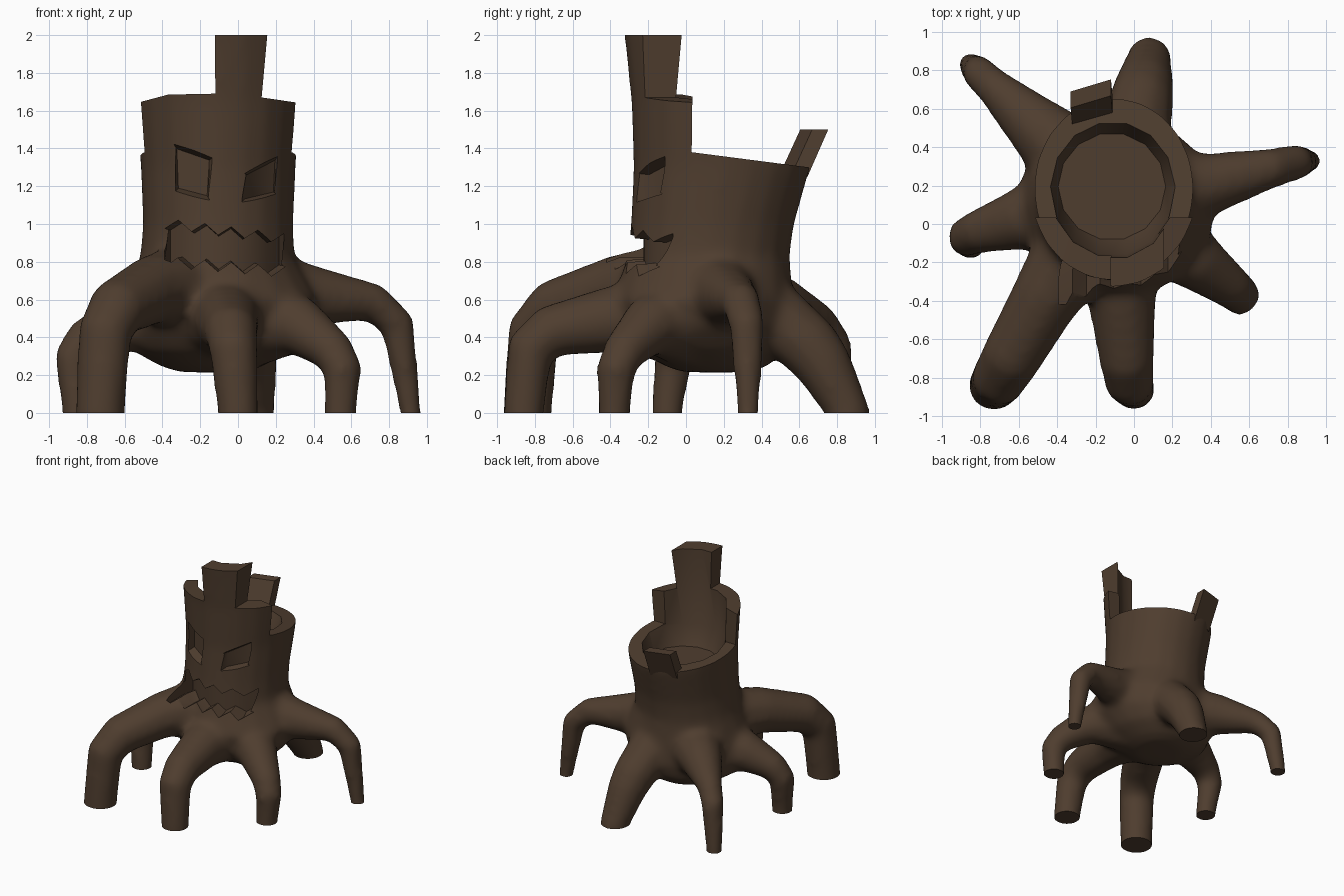
import bpy, bmesh, math
from mathutils import Vector

if "Cube" in bpy.data.objects:
    bpy.data.objects.remove(bpy.data.objects["Cube"])

bark = bpy.data.materials.new("dark_bark_brown")
bark.diffuse_color = (0.078, 0.047, 0.028, 1)
bark.use_nodes = True
bark.node_tree.nodes["Principled BSDF"].inputs["Base Color"].default_value = bark.diffuse_color


def loft(name, rings):
    """Closed solid through a list of equal-sized vertex rings."""
    bm = bmesh.new()
    vs = [[bm.verts.new(p) for p in r] for r in rings]
    n = len(vs[0])
    for a, b in zip(vs, vs[1:]):
        for i in range(n):
            j = (i + 1) % n
            bm.faces.new((a[i], a[j], b[j], b[i]))
    bm.faces.new(vs[0][::-1])
    bm.faces.new(vs[-1])
    bmesh.ops.recalc_face_normals(bm, faces=bm.faces)
    me = bpy.data.meshes.new(name)
    bm.to_mesh(me)
    bm.free()
    me.materials.append(bark)
    ob = bpy.data.objects.new(name, me)
    bpy.context.collection.objects.link(ob)
    return ob


def ellipse(z, cx, cy, rx, ry, n=20):
    return [(cx + rx * math.cos(t), cy + ry * math.sin(t), z)
            for t in (2 * math.pi * i / n for i in range(n))]


def root(name, hip, hip_r, knee, knee_r, foot, foot_r, n=10):
    """Tapered bent root: trunk -> hip -> rounded knee -> foot, run on below the ground."""
    hip, knee, foot = Vector(hip), Vector(knee), Vector((*foot, 0))
    start = hip.lerp(Vector((-0.1, 0.13, hip.z + 0.03)), 0.6)
    P = [start, hip, hip.lerp(knee, 0.75), knee.lerp(foot, 0.18), foot, foot - Vector((0, 0, 0.2))]
    R = [0.25, hip_r, knee_r * 1.08, knee_r * 0.98, foot_r, foot_r]
    u = Vector((start.y - foot.y, foot.x - start.x, 0)).normalized()
    rings = []
    for i, p in enumerate(P):
        before = (p - P[i - 1]).normalized() if i else Vector()
        after = (P[i + 1] - p).normalized() if i < len(P) - 1 else Vector()
        v = (before + after).cross(u).normalized()
        rings.append([p + R[i] * (u * math.cos(a) + v * math.sin(a))
                      for a in (2 * math.pi * k / n for k in range(n))])
    return loft(name, rings)


def activate(ob):
    bpy.ops.object.select_all(action='DESELECT')
    ob.select_set(True)
    bpy.context.view_layer.objects.active = ob


def apply(ob, kind, **props):
    m = ob.modifiers.new(kind.lower(), kind)
    for k, v in props.items():
        setattr(m, k, v)
    activate(ob)
    bpy.ops.object.modifier_apply(modifier=m.name)


def cut(ob, cutter):
    cutter.hide_render = True
    apply(ob, 'BOOLEAN', operation='DIFFERENCE', solver='EXACT', object=cutter)
    bpy.data.objects.remove(cutter)


def prism_x(name, profile):
    return loft(name, [[(x, y, z) for y, z in profile] for x in (-1.5, 1.5)])


def prism_y(name, profile):
    return loft(name, [[(x, z) and (x, y, z) for x, z in profile] for y in (-1.5, 1.5)])


def face_opening(name, tops, bottoms, depth=0.06, front=-0.42, shrink=0.9):
    """Recess in the trunk front between two rows of (x, z) points, narrower at the back."""
    cx = sum(p[0] for p in tops + bottoms) / (2 * len(tops))
    cz = sum(p[1] for p in tops + bottoms) / (2 * len(tops))

    def column(x, z):
        skin = 0.165 - 0.445 * math.sqrt(max(0.05, 1 - ((x + 0.105) / 0.41) ** 2))
        bx, bz = cx + (x - cx) * shrink, cz + (z - cz) * shrink
        # straight to the skin, then tapering to the recess floor
        return [(x, front, z), (x, skin - 0.02, z), (bx, skin + depth, bz)]
    return loft(name, [column(*t) + column(*b)[::-1] for t, b in zip(tops, bottoms)])


def slab(x0, x1, y, thick, slope, z):
    """Four-sided section whose front edge starts at y and slopes along x."""
    y1 = y + slope * (x1 - x0)
    return [(x0, y, z), (x1, y1, z), (x1, y1 + thick, z), (x0, y + thick, z)]


# trunk core, widening to a rounded underside
trunk = loft("stump_body", [ellipse(*r) for r in (
    (0.215, -0.13, 0.16, 0.18, 0.18), (0.25, -0.14, 0.16, 0.28, 0.28),
    (0.33, -0.14, 0.14, 0.42, 0.39), (0.45, -0.11, 0.11, 0.50, 0.46),
    (0.60, -0.08, 0.09, 0.51, 0.48), (0.83, -0.11, 0.12, 0.41, 0.43),
    (1.0, -0.105, 0.14, 0.40, 0.435), (1.3, -0.105, 0.19, 0.412, 0.47),
    (1.65, -0.105, 0.19, 0.438, 0.482), (2.3, -0.105, 0.17, 0.46, 0.53))])

# seven roots used as legs
legs = [
    root("front_left_root", (-0.46, -0.38, 0.65), .185, (-0.70, -0.80, 0.52), .15, (-0.73, -0.84), .135),
    root("front_root", (-0.06, -0.42, 0.49), .18, (-0.03, -0.82, 0.41), .135, (0, -0.86), .112),
    root("front_right_root", (0.33, -0.2, 0.46), .16, (0.56, -0.37, 0.28), .11, (0.54, -0.38), .09),
    root("right_root", (0.4, 0.21, 0.62), .165, (0.83, 0.32, 0.57), .1, (0.915, 0.33), .062),
    root("back_root", (0.01, 0.5, 0.49), .19, (0.05, 0.7, 0.31), .16, (0.08, 0.86), .12),
    root("back_left_root", (-0.5, 0.5, 0.56), .17, (-0.80, 0.78, 0.45), .095, (-0.85, 0.83), .068),
    root("left_root", (-0.6, 0.02, 0.48), .165, (-0.88, -0.06, 0.35), .11, (-0.85, -0.1), .085),
]

# grow the roots and trunk together into one skin
activate(trunk)
for leg in legs:
    leg.select_set(True)
bpy.ops.object.join()
apply(trunk, 'REMESH', mode='VOXEL', voxel_size=0.025)
apply(trunk, 'SMOOTH', factor=0.5, iterations=20)

# flat feet, broken rim with a tall front splinter, and hollow top
cut(trunk, prism_x("ground_cutter", [(-2, -1), (2, -1), (2, 0), (-2, 0)]))
cut(trunk, prism_x("tip_cutter", [(-2, 2), (2, 2), (2, 3), (-2, 3)]))
cut(trunk, prism_x("back_rim_cutter", [(0.045, 2.6), (0.03, 1.38), (1, 1.255), (1, 2.6)]))
cut(trunk, prism_y("left_rim_cutter", [(-1, 1.62), (-0.52, 1.645), (-0.37, 1.685), (-0.12, 1.69),
                                       (-0.125, 2.6), (-1, 2.6)]))
cut(trunk, prism_y("right_rim_cutter", [(1, 1.6), (1, 2.6), (0.21, 2.6), (0.125, 1.67), (0.33, 1.64)]))
cut(trunk, loft("hollow_cutter", [ellipse(1.2, -0.115, 0.195, 0.28, 0.28, 14),
                                  ellipse(1.36, -0.11, 0.195, 0.325, 0.36, 14),
                                  ellipse(2.4, -0.11, 0.195, 0.345, 0.39, 14)]))

# slanted eyes and jagged mouth
cut(trunk, face_opening("left_eye_cutter", [(-0.345, 1.43), (-0.13, 1.355)],
                        [(-0.335, 1.17), (-0.145, 1.12)], shrink=0.8))
cut(trunk, face_opening("right_eye_cutter", [(0.03, 1.27), (0.215, 1.365)],
                        [(0.015, 1.11), (0.205, 1.155)], shrink=0.8))
teeth = [(i, -0.39 + 0.071 * i, 1 if i % 2 else -1) for i in range(10)]
cut(trunk, face_opening("mouth_cutter",
                        [(x, 1.005 - 0.009 * i + 0.027 * s) for i, x, s in teeth],
                        [(x, 0.80 - 0.006 * i + 0.028 * s) for i, x, s in teeth], 0.055))
trunk.data.materials.clear()
trunk.data.materials.append(bark)
activate(trunk)
bpy.ops.object.shade_smooth_by_angle(angle=math.radians(38))

# splinter leaning out from the back rim
loft("back_splinter", [slab(-0.32, -0.11, 0.49, 0.09, 0.3, 1.25),
                       slab(-0.33, -0.12, 0.605, 0.085, 0.3, 1.5)])
